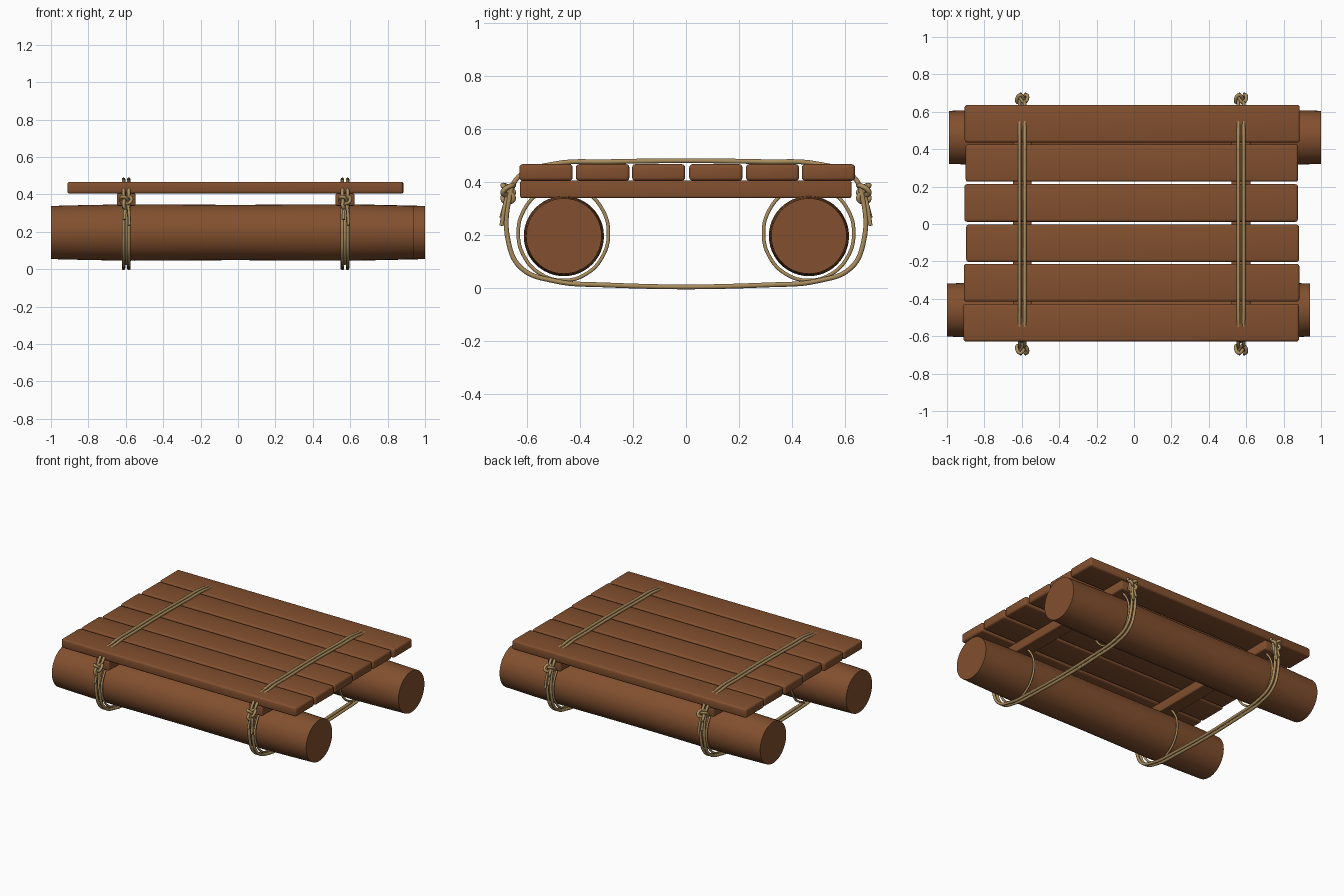
import bpy, bmesh, math
from mathutils import Vector

if "Cube" in bpy.data.objects:
    bpy.data.objects.remove(bpy.data.objects["Cube"])


def material(name, rgb):
    m = bpy.data.materials.new(name)
    m.diffuse_color = (*rgb, 1)
    m.use_nodes = True
    m.node_tree.nodes["Principled BSDF"].inputs["Base Color"].default_value = m.diffuse_color
    return m


WOOD = material("brown wood", (0.225, 0.080, 0.028))
ROPE = material("tan rope", (0.40, 0.265, 0.11))


def add_mesh(name, bm, mat):
    bmesh.ops.recalc_face_normals(bm, faces=bm.faces)
    me = bpy.data.meshes.new(name)
    bm.to_mesh(me)
    bm.free()
    me.materials.append(mat)
    ob = bpy.data.objects.new(name, me)
    bpy.context.collection.objects.link(ob)
    return ob


def smooth(ob, angle=40):
    bpy.ops.object.select_all(action='DESELECT')
    ob.select_set(True)
    bpy.context.view_layer.objects.active = ob
    bpy.ops.object.shade_smooth_by_angle(angle=math.radians(angle))


def box(name, x0, x1, y0, y1, z0, z1, bevel):
    bm = bmesh.new()
    bmesh.ops.create_cube(bm, size=1)
    for v in bm.verts:
        v.co = Vector(((x0 + x1) / 2 + v.co.x * (x1 - x0),
                       (y0 + y1) / 2 + v.co.y * (y1 - y0),
                       (z0 + z1) / 2 + v.co.z * (z1 - z0)))
    bmesh.ops.bevel(bm, geom=bm.edges[:], offset=bevel, segments=3,
                    profile=0.5, affect='EDGES')
    smooth(add_mesh(name, bm, WOOD))


def log(name, x0, x1, y, z, sides=48):
    # slightly swollen trunk: (fraction along length, radius)
    stations = [(0, .142), (.1, .147), (.22, .151), (.35, .149), (.5, .148),
                (.65, .149), (.8, .151), (.9, .147), (1, .142)]
    bm = bmesh.new()
    rings = []
    for t, r in stations:
        rings.append([bm.verts.new((x0 + t * (x1 - x0),
                                    y + r * math.cos(a * math.tau / sides),
                                    z + r * math.sin(a * math.tau / sides)))
                      for a in range(sides)])
    for p, q in zip(rings, rings[1:]):
        for i in range(sides):
            j = (i + 1) % sides
            bm.faces.new((p[i], p[j], q[j], q[i]))
    bm.faces.new(rings[0])
    bm.faces.new(rings[-1])
    smooth(add_mesh(name, bm, WOOD))


def rope(name, pts, cyclic=True, radius=0.0095, res=6):
    cu = bpy.data.curves.new(name, 'CURVE')
    cu.dimensions = '3D'
    cu.bevel_depth = radius
    cu.bevel_resolution = 3
    cu.resolution_u = res
    cu.use_fill_caps = True
    sp = cu.splines.new('BEZIER')
    sp.bezier_points.add(len(pts) - 1)
    for bp, p in zip(sp.bezier_points, pts):
        bp.co = p
        bp.handle_left_type = bp.handle_right_type = 'AUTO'
    sp.use_cyclic_u = cyclic
    cu.materials.append(ROPE)
    ob = bpy.data.objects.new(name, cu)
    bpy.context.collection.objects.link(ob)
    bpy.ops.object.select_all(action='DESELECT')
    ob.select_set(True)
    bpy.context.view_layer.objects.active = ob
    bpy.ops.object.convert(target='MESH')
    smooth(bpy.context.view_layer.objects.active, 60)


# Floating logs
log("front_log", -1.0, 0.942, -0.46, 0.196)
log("back_log", -0.99, 1.0, 0.463, 0.196)

# Deck planks, front to back: y start, y end, x start, x end
planks = [(-.628, -.427, -.912, .882), (-.415, -.213, -.910, .884),
          (-.203, -.003, -.897, .882), (.012, .213, -.907, .876),
          (.226, .426, -.900, .877), (.436, .637, -.905, .886)]
for i, (y0, y1, x0, x1) in enumerate(planks):
    box(f"deck_plank_{i + 1}", x0, x1, y0, y1, 0.404, 0.467, 0.013)

# Half of the long lashing around the whole raft (y, z), mirrored below
half = [(.30, .476), (.50, .467), (.63, .42), (.665, .34), (.668, .17),
        (.62, .075), (.50, .028), (.32, .0125)]
outline = half + [(-y, z) for y, z in reversed(half)]

for side, x in (("left", -0.598), ("right", 0.572)):
    # Cross beam under the deck
    box(f"{side}_cross_beam", x - .05, x + .05, -.625, .623, .339, .405, 0.008)
    # Two parallel strands around the raft
    for k, dx in enumerate((-.014, .014)):
        rope(f"{side}_long_lashing_{k + 1}", [(x + dx, y, z) for y, z in outline])
    for end, s in (("front", -1), ("back", 1)):
        # Loop around each log
        rope(f"{side}_{end}_log_loop",
             [(x, s * .462 + .170 * math.cos(a * math.tau / 12),
               .207 + .178 * math.sin(a * math.tau / 12)) for a in range(12)],
             radius=0.007)
        # Knot and its loose ends
        knot = []
        for i in range(24):
            t = i * math.tau / 24
            knot.append((x + .0105 * (math.sin(t) + 2 * math.sin(2 * t)),
                         s * (.67 + .02 * math.sin(3 * t)),
                         .362 + .0125 * (math.cos(t) - 2 * math.cos(2 * t))))
        rope(f"{side}_{end}_knot", knot, res=4)
        for k, (dx, low) in enumerate(((.018, .235), (-.008, .265))):
            rope(f"{side}_{end}_rope_tail_{k + 1}",
                 [(x + dx * .3, s * .67, .36), (x + dx * .8, s * .683, .31),
                  (x + dx, s * .695, low)], cyclic=False, radius=0.008)
